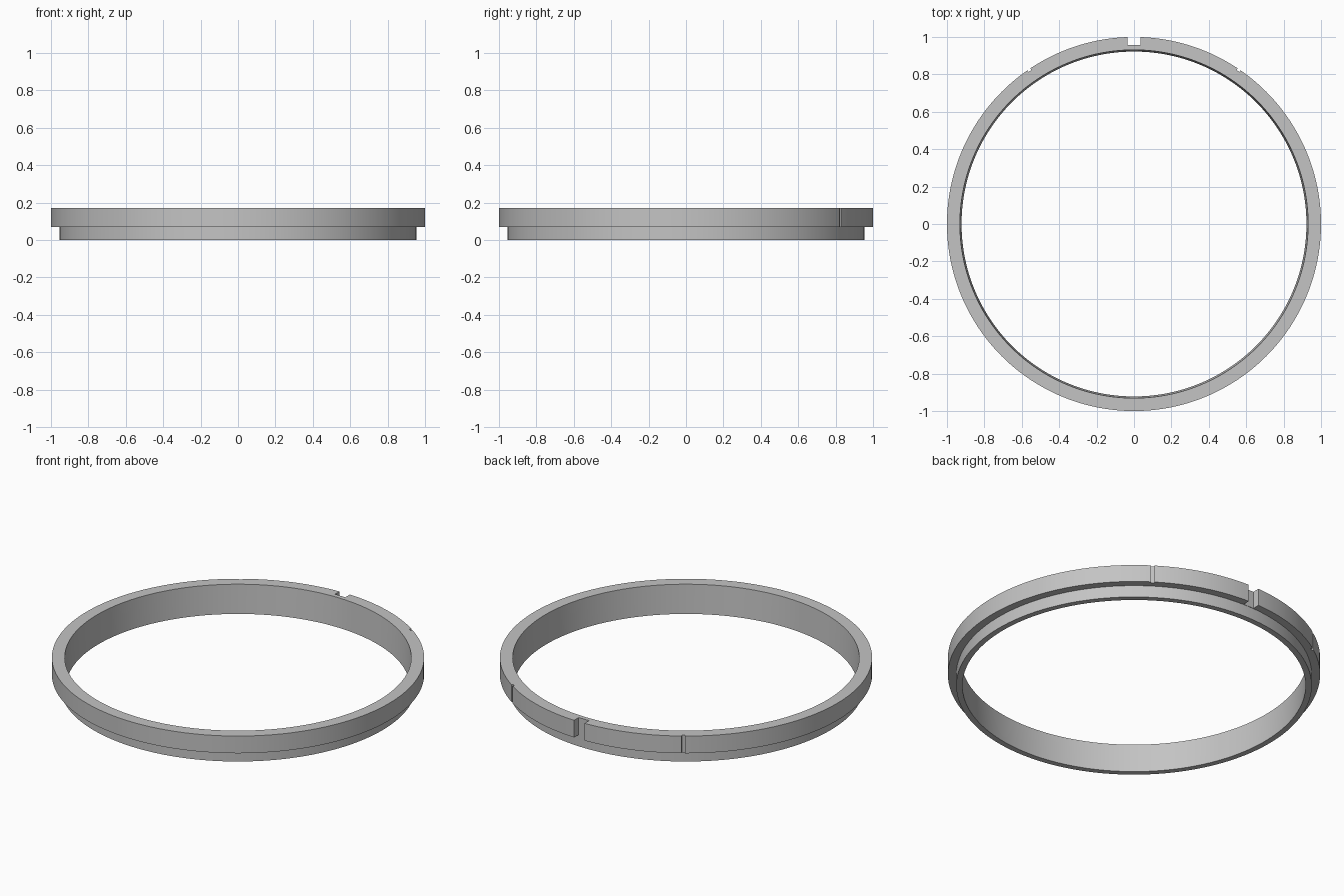
import bpy, bmesh, math
from mathutils import Matrix

cube = bpy.data.objects.get("Cube")
if cube:
    bpy.data.objects.remove(cube, do_unlink=True)

SEGMENTS = 192

grey = bpy.data.materials.new("plain grey")
grey.use_nodes = True
colour = (0.55, 0.55, 0.55, 1)
grey.diffuse_color = colour
grey.node_tree.nodes["Principled BSDF"].inputs["Base Color"].default_value = colour


def to_object(bm, name):
    bmesh.ops.recalc_face_normals(bm, faces=bm.faces)
    mesh = bpy.data.meshes.new(name)
    bm.to_mesh(mesh)
    bm.free()
    mesh.materials.append(grey)
    obj = bpy.data.objects.new(name, mesh)
    bpy.context.collection.objects.link(obj)
    return obj


def lathe(name, profile):
    """Turn a closed (radius, height) profile around z."""
    bm = bmesh.new()
    loops = []
    for i in range(SEGMENTS):
        a = math.tau * i / SEGMENTS
        loops.append([bm.verts.new((r * math.cos(a), r * math.sin(a), z)) for r, z in profile])
    n = len(profile)
    for i in range(SEGMENTS):
        here, there = loops[i], loops[(i + 1) % SEGMENTS]
        for j in range(n):
            k = (j + 1) % n
            bm.faces.new((here[j], there[j], there[k], here[k]))
    return to_object(bm, name)


def cut_slot(target, name, angle, width, floor_radius):
    """Cut an upright slot into the rim, angle measured from the back."""
    bm = bmesh.new()
    depth, height = 0.15, 0.3
    place = (Matrix.Rotation(math.radians(angle), 4, "Z")
             @ Matrix.Translation((0, floor_radius + depth / 2, 0.03 + height / 2))
             @ Matrix.Diagonal((width, depth, height, 1)))
    bmesh.ops.create_cube(bm, size=1, matrix=place)
    cutter = to_object(bm, name)
    cutter.hide_render = True
    mod = target.modifiers.new(name, "BOOLEAN")
    mod.operation = "DIFFERENCE"
    mod.solver = "EXACT"
    mod.object = cutter
    bpy.context.view_layer.objects.active = target
    bpy.ops.object.modifier_apply(modifier=mod.name)
    bpy.data.objects.remove(cutter, do_unlink=True)


# Stepped ring: wide upper rim, narrow lower lip, slightly tapered bore
ring = lathe("stepped_ring", [(0.922, 0), (0.955, 0), (0.955, 0.07),
                              (1.0, 0.07), (1.0, 0.172), (0.931, 0.172)])

# Locating notch at the back with a fine groove either side
cut_slot(ring, "locating_notch", 0, 0.068, 0.957)
for side in (-1, 1):
    cut_slot(ring, "side_groove", side * 34.2, 0.018, 0.989)

# Smooth round walls, crisp edges
bpy.ops.object.select_all(action="DESELECT")
ring.select_set(True)
bpy.context.view_layer.objects.active = ring
bpy.ops.object.shade_smooth_by_angle(angle=math.radians(30))
